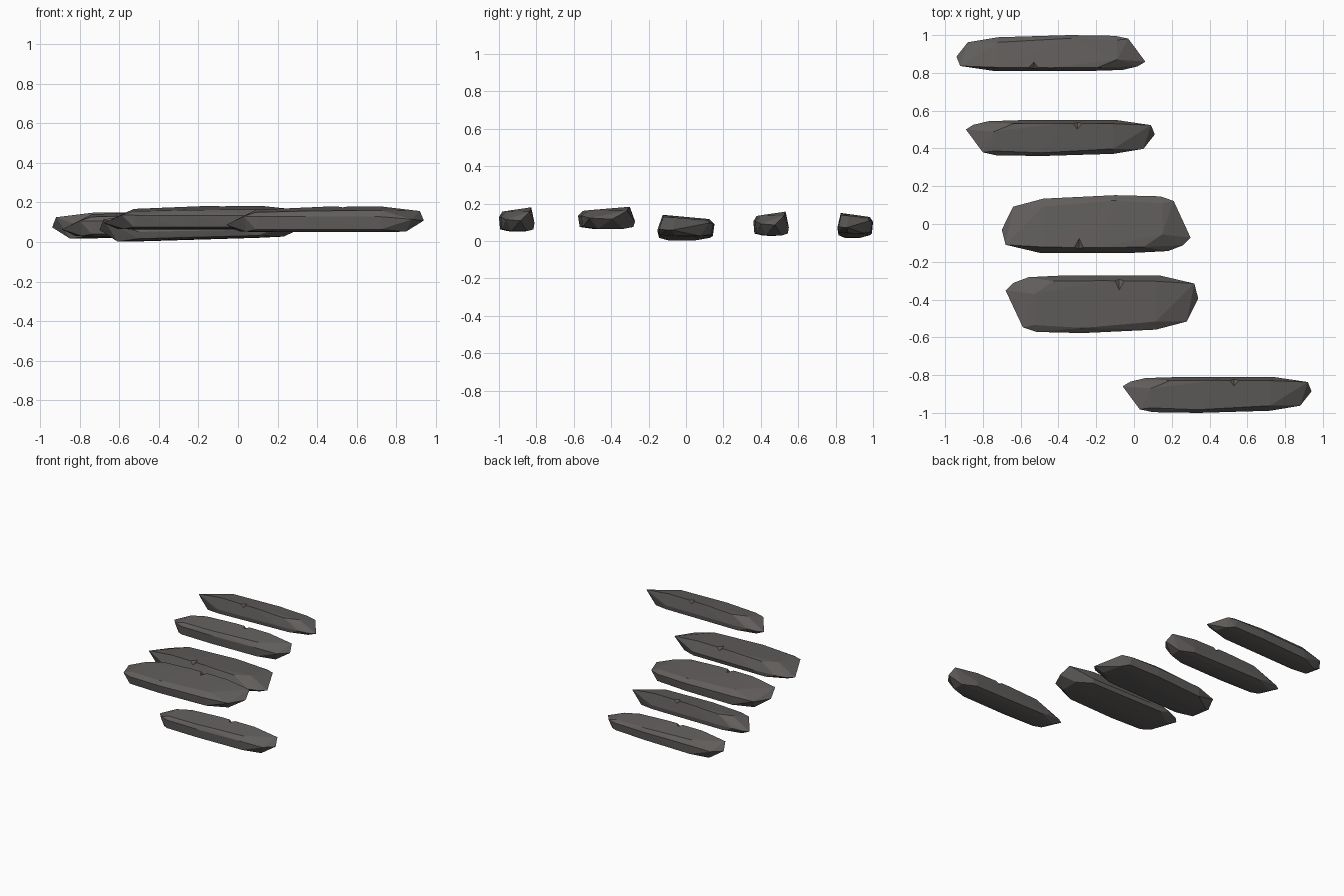
import bpy, bmesh, math
from mathutils import Vector

if "Cube" in bpy.data.objects:
    bpy.data.objects.remove(bpy.data.objects["Cube"])

stone_mat = bpy.data.materials.new("dark_stone")
stone_mat.diffuse_color = (0.118, 0.110, 0.106, 1)
stone_mat.use_nodes = True
stone_mat.node_tree.nodes["Principled BSDF"].inputs["Base Color"].default_value = stone_mat.diffuse_color


def hull(name, points):
    """Faceted solid around a few points."""
    bm = bmesh.new()
    for p in points:
        bm.verts.new(p)
    res = bmesh.ops.convex_hull(bm, input=bm.verts)
    loose = [v for v in bm.verts if not v.link_faces]
    bmesh.ops.delete(bm, geom=loose, context='VERTS')
    bmesh.ops.recalc_face_normals(bm, faces=bm.faces)
    me = bpy.data.meshes.new(name)
    bm.to_mesh(me)
    bm.free()
    ob = bpy.data.objects.new(name, me)
    bpy.context.collection.objects.link(ob)
    return ob


# unit slab: length and width -0.5..0.5, height 0..1
rim = [(-.5, -.1, .45), (-.48, -.36, .82), (-.44, .3, .5), (-.28, .44, .6),
       (.1, .5, .6), (.34, .48, .6), (.41, .4, .62), (.5, -.24, .28),
       (.46, -.37, .3), (.38, -.47, .35), (.2, -.5, .35), (-.3, -.5, .35)]
top = [(-.28, -.4, 1), (0, -.41, .99), (.25, -.4, .9), (.35, -.18, .87),
       (-.28, .3, .85), (.1, .41, .82), (.35, .36, .77)]
base = [(-.41, -.3, .02), (-.41, .15, .02), (.43, -.2, .02), (.4, .25, .02),
        (-.3, -.47, .1), (.3, -.47, .1), (-.28, .42, .1), (.1, .47, .1),
        (.35, .44, .1), (-.3, 0, 0), (.3, 0, 0)]
slab = hull("unit_slab", rim + top + base)

# chipped notch in the high edge
cutter = hull("notch_cutter", [(-.09, -.2, 1), (-.16, -.6, 1.1),
                               (-.03, -.6, 1.1), (-.09, -.6, .7)])
cutter.hide_render = True
mod = slab.modifiers.new("notch", 'BOOLEAN')
mod.operation = 'DIFFERENCE'
mod.solver = 'EXACT'
mod.object = cutter
deps = bpy.context.evaluated_depsgraph_get()
unit = bpy.data.meshes.new_from_object(slab.evaluated_get(deps))
bpy.data.objects.remove(slab)
bpy.data.objects.remove(cutter)

# stones: x, y, z, length, width, height, turned half round
stones = [(-.44, .905, .015, 1.0, .19, .135, False),
          (-.39, .455, .027, 1.0, .19, .13, True),
          (-.20, .00, .000, 1.0, .305, .14, False),
          (-.17, -.425, .063, 1.02, .305, .12, True),
          (.44, -.905, .050, 1.0, .19, .13, True)]

for i, (x, y, z, length, width, height, turned) in enumerate(stones):
    me = unit.copy()
    me.name = f"stone_slab_{i + 1}"
    s = -1 if turned else 1
    for v in me.vertices:
        u, w, h = v.co
        lift = 0 if turned else .03 * (u + .4) * (1 - h)   # sloping underside
        v.co = Vector((s * u * length, s * w * width, h * height + lift))
    me.materials.clear()
    me.materials.append(stone_mat)
    for p in me.polygons:
        p.use_smooth = False
        p.material_index = 0
    ob = bpy.data.objects.new(me.name, me)
    ob.location = (x, y, z)
    bpy.context.collection.objects.link(ob)
